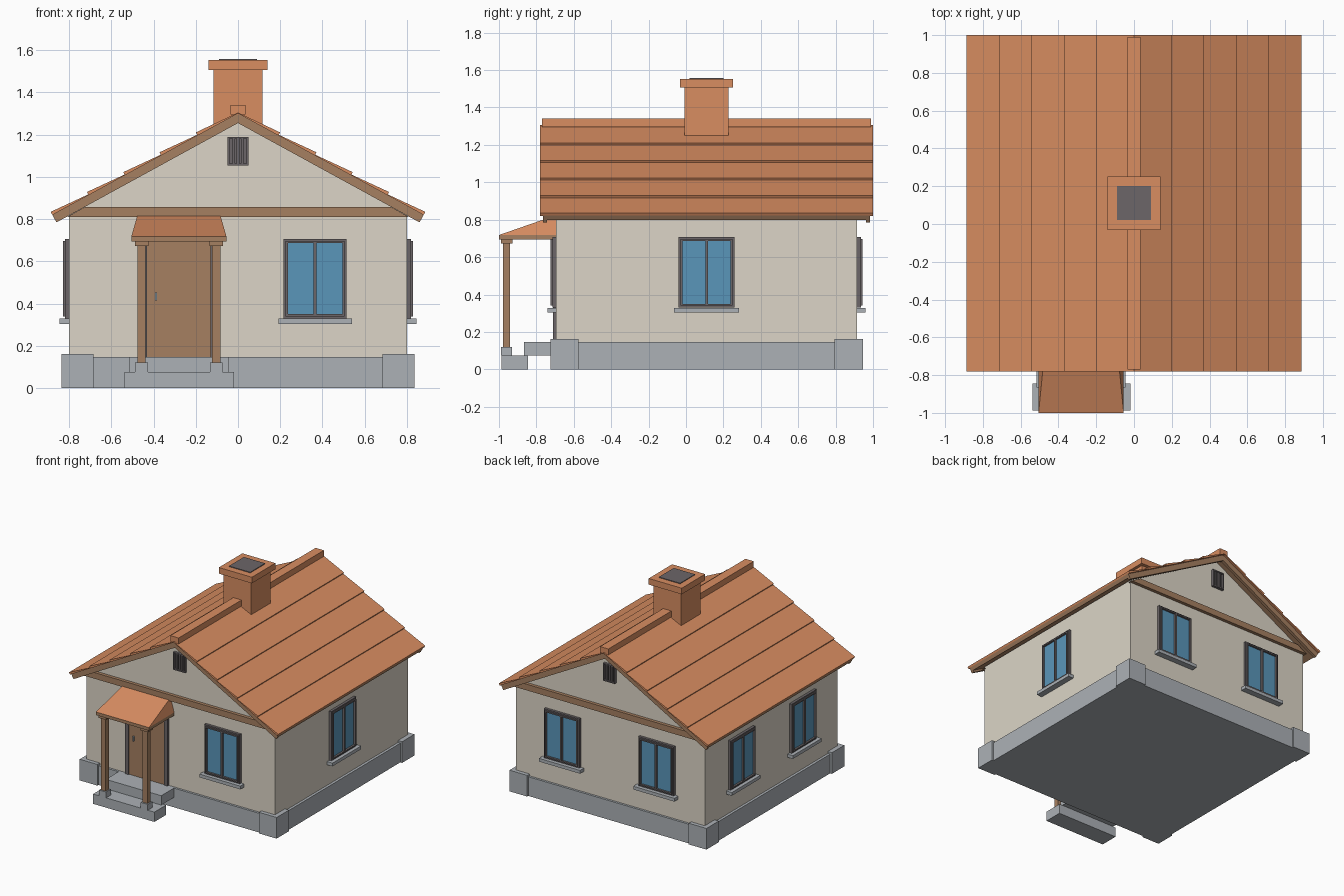
import bpy, bmesh, math
from mathutils import Matrix, Vector

if "Cube" in bpy.data.objects:
    bpy.data.objects.remove(bpy.data.objects["Cube"])


def mat(name, r, g, b):
    lin = [(c / 255 / 12.92) if c < 11 else ((c / 255 + 0.055) / 1.055) ** 2.4 for c in (r, g, b)]
    m = bpy.data.materials.new(name)
    m.diffuse_color = (*lin, 1)
    m.use_nodes = True
    m.node_tree.nodes["Principled BSDF"].inputs["Base Color"].default_value = m.diffuse_color
    return m


TILE = mat("clay_tile", 216, 141, 97)
WALL = mat("cream_plaster", 220, 213, 199)
STONE = mat("grey_stone", 172, 177, 182)
WOOD = mat("brown_wood", 166, 128, 97)
FRAME = mat("dark_frame", 108, 102, 104)
GLASS = mat("blue_glass", 90, 150, 186)
STEEL = mat("pale_steel", 165, 180, 192)

YC = 0.11                 # centre of the house along y
HX, HY = 0.80, 0.805      # half size of the walls
FRONT = YC - HY


def finish(name, bm, material, matrix=None):
    bmesh.ops.recalc_face_normals(bm, faces=bm.faces)
    if matrix:
        bm.transform(matrix)
    me = bpy.data.meshes.new(name)
    bm.to_mesh(me)
    bm.free()
    me.materials.append(material)
    ob = bpy.data.objects.new(name, me)
    bpy.context.collection.objects.link(ob)
    return ob


def boxes(name, material, dims, matrix=None):
    """One object from boxes given as (x0, x1, y0, y1, z0, z1)."""
    bm = bmesh.new()
    for x0, x1, y0, y1, z0, z1 in dims:
        m = Matrix.Translation(((x0 + x1) / 2, (y0 + y1) / 2, (z0 + z1) / 2))
        m = m @ Matrix.Diagonal((x1 - x0, y1 - y0, z1 - z0, 1))
        bmesh.ops.create_cube(bm, size=1, matrix=m)
    return finish(name, bm, material, matrix)


def prisms(name, material, profiles, y0, y1):
    """One object from x-z profiles extruded from y0 to y1."""
    bm = bmesh.new()
    for pts in profiles:
        face = bm.faces.new([bm.verts.new((x, y0, z)) for x, z in pts])
        ext = bmesh.ops.extrude_face_region(bm, geom=[face])
        vs = [g for g in ext["geom"] if isinstance(g, bmesh.types.BMVert)]
        bmesh.ops.translate(bm, verts=vs, vec=(0, y1 - y0, 0))
    return finish(name, bm, material)


# Foundation with raised corner blocks
boxes("foundation", STONE, [(-0.82, 0.82, YC - 0.822, YC + 0.822, 0, 0.147)])
corners = []
for sx in (-1, 1):
    for sy in (-1, 1):
        xs = sorted((sx * 0.835, sx * 0.685))
        ys = sorted((YC + sy * 0.835, YC + sy * 0.685))
        corners.append((*xs, *ys, 0, 0.162))
boxes("foundation_corners", STONE, corners)

# Walls with gables
prisms("walls", WALL, [[(-HX, 0.14), (HX, 0.14), (HX, 0.83), (0, 1.27), (-HX, 0.83)]], FRONT, YC + HY)

# Roof: s runs down the slope, n is the height above the slope line
SLOPE = math.atan(0.547)
S_END = 0.86 / math.cos(SLOPE)


def on_slope(s, n, side):
    if s <= 0:
        s = -n * math.tan(SLOPE)   # meet at the ridge
    x = s * math.cos(SLOPE) + n * math.sin(SLOPE)
    z = 1.255 - s * math.sin(SLOPE) + n * math.cos(SLOPE)
    return side * x, z


def strip(s0, s1, low, top0, top1, side):
    return [on_slope(s0, low, side), on_slope(s1, low, side),
            on_slope(s1, top1, side), on_slope(s0, top0, side)]


prisms("roof_deck", WOOD, [strip(0, S_END, 0.015, 0.042, 0.042, s) for s in (-1, 1)], YC - 0.855, YC + 0.855)
for name, sy in (("front", -1), ("back", 1)):
    ya, yb = sorted((YC + sy * 0.875, YC + sy * 0.853))
    prisms(name + "_bargeboards", WOOD, [strip(0, S_END, 0, 0.043, 0.043, s) for s in (-1, 1)], ya, yb)
    ya, yb = sorted((YC + sy * (HY - 0.01), YC + sy * (HY + 0.025)))
    prisms(name + "_gable_beam", WOOD, [[(-0.81, 0.81), (0.81, 0.81), (0.727, 0.857), (-0.727, 0.857)]], ya, yb)

ROWS = 5
courses = [strip(S_END * i / ROWS, S_END * (i + 1) / ROWS, 0.04, 0.044, 0.057, s)
           for s in (-1, 1) for i in range(ROWS)]
prisms("roof_tiles", TILE, courses, YC - 0.89, YC + 0.89)
boxes("ridge_cap", TILE, [(-0.035, 0.035, YC - 0.88, YC + 0.88, 1.295, 1.341)])

# Chimney
boxes("chimney", TILE, [(-0.117, 0.117, YC - 0.117, YC + 0.117, 1.15, 1.51)])
boxes("chimney_cap", TILE, [(-0.14, 0.14, YC - 0.142, YC + 0.142, 1.506, 1.553)])
boxes("chimney_flue", FRAME, [(-0.09, 0.09, YC - 0.09, YC + 0.09, 1.54, 1.558)])


def border(w, z0, z1, t, depth):
    """Four bars of a rectangular frame standing out from a wall at y = 0."""
    return [(-w, -w + t, -depth, 0.005, z0, z1), (w - t, w, -depth, 0.005, z0, z1),
            (-w + t, w - t, -depth, 0.005, z0, z0 + t), (-w + t, w - t, -depth, 0.005, z1 - t, z1)]


def place(x, y, degrees):
    return Matrix.Translation((x, y, 0)) @ Matrix.Rotation(math.radians(degrees), 4, "Z")


# Windows: wall position and turn
spots = [("front", 0.365, FRONT, 0), ("right", HX, YC, 90)]
spots += [("back_%d" % i, x, YC + HY, 180) for i, x in enumerate((-0.4, 0.4))]
spots += [("left_%d" % i, -HX, YC + d, -90) for i, d in enumerate((-0.37, 0.37))]
for name, x, y, turn in spots:
    m = place(x, y, turn)
    bars = border(0.15, 0.33, 0.707, 0.016, 0.02) + border(0.139, 0.34, 0.697, 0.01, 0.029)
    bars.append((-0.007, 0.007, -0.029, 0.005, 0.345, 0.69))
    boxes("window_frame_" + name, FRAME, bars, m)
    boxes("window_glass_" + name, GLASS, [(-0.135, 0.135, -0.014, 0.004, 0.344, 0.693)], m)
    boxes("window_sill_" + name, STONE, [(-0.174, 0.174, -0.046, 0.005, 0.304, 0.329)], m)

# Gable vents with upright slats
for name, y, turn in (("front", FRONT, 0), ("back", YC + HY, 180)):
    bars = border(0.05, 1.055, 1.19, 0.009, 0.02)
    bars += [(x - 0.006, x + 0.006, -0.015, 0.004, 1.06, 1.185) for x in (-0.021, 0, 0.021)]
    bars.append((-0.045, 0.045, -0.004, 0.003, 1.06, 1.185))
    boxes("gable_vent_" + name, FRAME, bars, place(0, y, turn))

# Door
DX = -0.28
door = place(DX, FRONT, 0)
boxes("door", WOOD, [(-0.152, 0.152, -0.009, 0.005, 0.145, 0.7)], door)
boxes("door_frame", FRAME, [(s * 0.165 - 0.015, s * 0.165 + 0.015, -0.017, 0.005, 0.145, 0.7) for s in (-1, 1)], door)
boxes("door_handle", STEEL, [(-0.114, -0.104, -0.022, -0.005, 0.415, 0.452)], door)

# Porch steps
boxes("lower_step", STONE, [(DX - 0.258, DX + 0.262, -0.987, -0.845, 0, 0.075)])
boxes("upper_step", STONE, [(DX - 0.235, DX + 0.235, -0.865, -0.70, 0.075, 0.147)])

# Porch posts
for name, s in (("left", -1), ("right", 1)):
    x, y = DX + s * 0.177, -0.959
    boxes(name + "_post", WOOD, [(x - 0.02, x + 0.02, y - 0.019, y + 0.019, 0.115, 0.68),
                                 (x - 0.032, x + 0.032, y - 0.031, y + 0.031, 0.673, 0.697)])
    boxes(name + "_post_base", STONE, [(x - 0.03, x + 0.03, y - 0.03, y + 0.03, 0.073, 0.12)])

# Porch canopy
boxes("canopy_beam", WOOD, [(DX - 0.225, DX + 0.225, -1.0, FRONT, 0.694, 0.718)])
bm = bmesh.new()
for s in (-1, 1):
    for p in ((0.225, -1.0, 0.718), (0.225, FRONT, 0.718), (0.195, FRONT, 0.824)):
        bm.verts.new(Vector((DX + s * p[0], p[1], p[2])))
bmesh.ops.convex_hull(bm, input=bm.verts)
bmesh.ops.dissolve_limit(bm, angle_limit=0.01, verts=bm.verts, edges=bm.edges)
finish("canopy_roof", bm, TILE)
